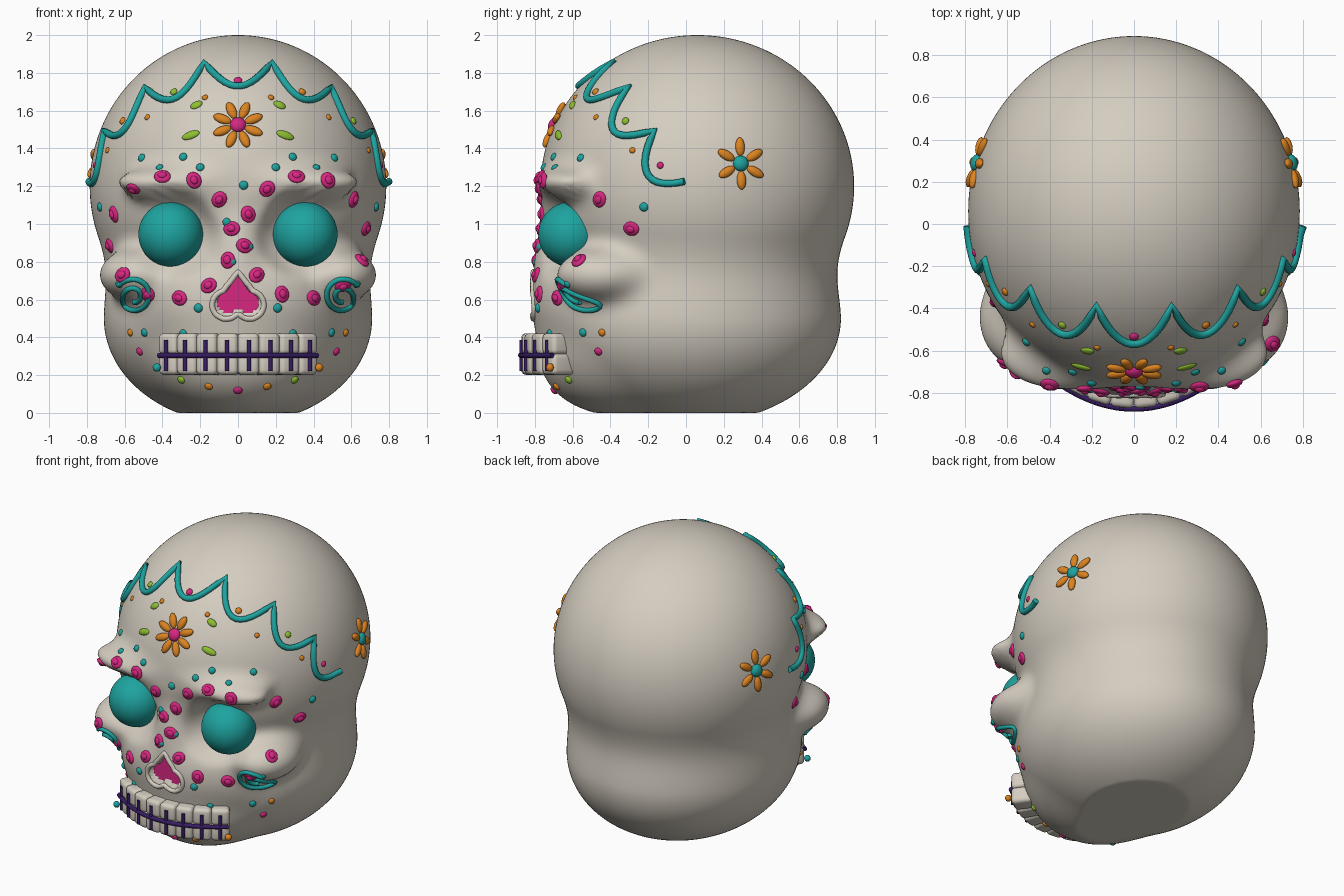
import bpy, bmesh, math
from mathutils import Vector, Matrix, noise
from mathutils.bvhtree import BVHTree

if "Cube" in bpy.data.objects:
    bpy.data.objects.remove(bpy.data.objects["Cube"])


def material(name, r, g, b):
    m = bpy.data.materials.new(name)
    m.diffuse_color = (r, g, b, 1)
    m.use_nodes = True
    m.node_tree.nodes["Principled BSDF"].inputs["Base Color"].default_value = m.diffuse_color
    return m


MAT = {"bone": material("bone", .66, .61, .53), "teal": material("teal", .013, .37, .35),
       "pink": material("pink", .68, .02, .22), "orange": material("orange", .72, .23, .015),
       "green": material("green", .27, .52, .03), "purple": material("purple", .04, .012, .13)}


def add_mesh(name, mesh, *colours):
    mesh.materials.clear()
    for c in colours:
        mesh.materials.append(MAT[c])
    mesh.polygons.foreach_set("use_smooth", [True] * len(mesh.polygons))
    ob = bpy.data.objects.new(name, mesh)
    bpy.context.collection.objects.link(ob)
    return ob


def add_bm(name, bm, *colours):
    mesh = bpy.data.meshes.new(name)
    bm.to_mesh(mesh)
    bm.free()
    return add_mesh(name, mesh, *colours)


def tube(name, pts, radius, colour, cyclic=False):
    cu = bpy.data.curves.new(name, 'CURVE')
    cu.dimensions = '3D'
    cu.bevel_depth, cu.bevel_resolution, cu.use_fill_caps = radius, 3, True
    sp = cu.splines.new('POLY')
    sp.points.add(len(pts) - 1)
    sp.use_cyclic_u = cyclic
    for p, q in zip(sp.points, pts):
        p.co = (*q, 1)
    tmp = bpy.data.objects.new(name + "_path", cu)
    mesh = bpy.data.meshes.new_from_object(tmp)
    bpy.data.objects.remove(tmp)
    return add_mesh(name, mesh, colour)


# Skull as a smooth blend of ellipsoids, traced along rays from the middle
def ell(x, y, z, cx, cy, cz, rx, ry, rz):
    x, y, z = (x - cx) / rx, (y - cy) / ry, (z - cz) / rz
    k0 = math.sqrt(x * x + y * y + z * z)
    x, y, z = x / rx, y / ry, z / rz
    return k0 * (k0 - 1) / (math.sqrt(x * x + y * y + z * z) + 1e-9)


def smin(a, b, k):
    h = max(k - abs(a - b), 0) / k
    return min(a, b) - h * h * k * .25


def heart(x, z):
    lobe = math.hypot(x - .055, z - .575) - .065
    wedge = max(x * .794 + (z - .73) * .607, .575 - z)
    return min(lobe, wedge, max(x - .055, abs(z - .56) - .03))


def skull_field(x, y, z):
    x = abs(x)
    f = smin(ell(x, y, z, 0, .06, 1.2, .785, .83, .8), ell(x, y, z, 0, .02, .5, .71, .8, .56), .2)
    if y < .1:
        f = smin(f, ell(x, y, z, 0, -.4, .3, .42, .37, .3), .1)         # chin
        f = smin(f, ell(x, y, z, 0, -.45, .62, .5, .36, .33), .1)       # upper jaw
        f = smin(f, ell(x, y, z, .53, -.44, .73, .2, .24, .14), .1)     # cheekbone
        f = smin(f, ell(x, y, z, .33, -.61, 1.22, .3, .17, .085), .1)   # brow
        f = smin(f, ell(x, y, z, 0, -.61, .83, .13, .18, .28), .08)     # nose bridge
        f = -smin(-f, ell(x, y, z, .355, -.76, .95, .225, .18, .215), .06)  # socket
        if y < -.6 and x < .2:
            f = max(f, -max(heart(x, z), y + .745))                     # nose hollow
    return max(f, -z)


def trace(d):
    t = 1.5
    for _ in range(16):
        f = skull_field(d[0] * t, d[1] * t, .8 + d[2] * t)
        t -= f * .95
        if abs(f) < .0006:
            break
    return (d[0] * t, d[1] * t, max(0, .8 + d[2] * t))


NU, NV = 232, 160
bm = bmesh.new()
rows = []
for j in range(1, NV):
    ph = math.pi * j / NV
    row = []
    for i in range(NU):
        u = 2 * math.pi * i / NU
        th = u + .5 * math.sin(u)          # denser towards the face
        row.append(bm.verts.new(trace((math.sin(th) * math.sin(ph), math.cos(th) * math.sin(ph), math.cos(ph)))))
    rows.append(row)
top, bottom = bm.verts.new((0, 0, 2.0)), bm.verts.new((0, 0, 0))
top.co = trace((0, 0, 1))
for i in range(NU):
    k = (i + 1) % NU
    bm.faces.new((top, rows[0][i], rows[0][k]))
    bm.faces.new((bottom, rows[-1][k], rows[-1][i]))
    for a, b in zip(rows, rows[1:]):
        bm.faces.new((a[i], b[i], b[k], a[k]))
bmesh.ops.recalc_face_normals(bm, faces=bm.faces[:])
tree = BVHTree.FromBMesh(bm)
add_bm("skull", bm, "bone")


def on_face(x, z):
    loc, n, *_ = tree.ray_cast(Vector((x, -3, z)), Vector((0, 1, 0)))
    if loc is None:
        loc, n, *_ = tree.find_nearest(Vector((x, -.3, z)))
    return loc, n


# Painted icing dots and petals, gathered by colour
icing = {c: bmesh.new() for c in ("teal", "pink", "orange", "green")}


def blob(colour, loc, n, length, width, thick, turn=0, out=0):
    side = Vector((0, 0, 1)).cross(n).normalized()
    up = n.cross(side)
    a = side * math.cos(turn) + up * math.sin(turn)
    b = n.cross(a)
    m = Matrix((a, b, n)).transposed().to_4x4()
    m.translation = loc + a * out
    bmesh.ops.create_icosphere(icing[colour], subdivisions=3, radius=1,
                               matrix=m @ Matrix.Diagonal((length, width, thick, 1)))


def flower(loc, n, count, start, petal, middle):
    for i in range(count):
        blob(petal, loc, n, .05, .025, .02, start + i * 2 * math.pi / count, .09)
    blob(middle, loc, n, .042, .042, .03)


flower(*on_face(0, 1.525), 8, math.pi / 8, "orange", "pink")
for s in (-1, 1):
    loc, n, *_ = tree.ray_cast(Vector((s * 3, .29, 1.32)), Vector((-s, 0, 0)))
    flower(loc, n, 6, math.pi / 2, "orange", "teal")
    # leaves beside the forehead flower
    for x, z, size, turn in ((.22, 1.63, .034, 2.6), (.25, 1.47, .05, -.35)):
        blob("green", *on_face(s * x, z), size, .022, .014, turn if s > 0 else math.pi - turn)
    # ring of roses around each eye
    for i in range(12):
        a = math.radians(8 + 30 * i)
        loc, n = on_face(s * .355 + .325 * math.cos(a), .93 + .325 * math.sin(a))
        blob("pink", loc, n, .045, .039, .018, i)
        blob("pink", loc + n * .012, n, .024, .02, .015, i)

# Small dots: x, z, colour, radius (mirrored)
DOTS = [(.51, 1.35, "teal", .022), (.29, 1.355, "teal", .022), (.415, 1.3, "teal", .02),
        (.2, 1.3, "teal", .022), (.73, 1.09, "teal", .024), (.63, .68, "teal", .02),
        (.21, .555, "teal", .024), (.29, .42, "teal", .022), (.495, .425, "teal", .022),
        (.57, .425, "orange", .02), (.52, .325, "pink", .022), (.3, .175, "green", .022),
        (.155, .14, "orange", .022), (.48, 1.565, "orange", .016), (.69, 1.39, "orange", .016),
        (.175, 1.67, "orange", .016), (.755, 1.31, "pink", .018)]
for x, z, c, r in DOTS:
    for s in (-1, 1):
        blob(c, *on_face(s * x, z), r, r, r * .7)
for x, z, c, r in ((0, .12, "pink", .024), (0, 1.76, "pink", .022), (.03, 1.205, "teal", .024),
                   (-.06, 1.01, "teal", .022), (.06, .88, "teal", .022), (-.03, .8, "teal", .02),
                   (.34, 1.7, "orange", .02), (-.34, 1.7, "green", .02),
                   (.61, 1.545, "green", .02), (-.61, 1.545, "orange", .02)):
    blob(c, *on_face(x, z), r, r, r * .7)
for s, c in ((-1, "teal"), (1, "orange")):   # mouth corners
    blob(c, Vector((s * .43, -.72, .24)), Vector((s * .4, -.9, 0)).normalized(), .022, .022, .02)
for c, b in icing.items():
    add_bm("icing_" + c, b, c)

# Scalloped crown line laid on the cranium
peaks = [(.18, -.39, 1.86), (.5, -.31, 1.735), (.715, -.17, 1.5), (.8, -.01, 1.225)]
valleys = [(.34, -.53, 1.67), (.61, -.39, 1.5), (.745, -.2, 1.26)]
left = [(-x, y, z) for x, y, z in peaks]
arcs = list(zip(left[::-1], [(-x, y, z) for x, y, z in valleys[::-1]], left[-2::-1]))
arcs += [(left[0], (0, -.575, 1.735), peaks[0])] + list(zip(peaks, valleys, peaks[1:]))
path = []
for a, v, b in arcs:
    a, v, b = Vector(a), Vector(v), Vector(b)
    ctrl = v * 2 - (a + b) / 2
    for i in range(13):
        t = i / 13
        p = a * (1 - t) ** 2 + ctrl * 2 * t * (1 - t) + b * t * t - Vector((0, .06, 1.2))
        k = math.sqrt((p.x / .79) ** 2 + (p.y / .835) ** 2 + (p.z / .8) ** 2)
        path.append(p / k * 1.003 + Vector((0, .06, 1.2)))
path.append(Vector(peaks[-1]))
tube("crown_line", path, .019, "teal")

# Cheek curls
for s, side in ((-1, "left"), (1, "right")):
    pts = []
    for i in range(45):
        t = i / 44
        a, r = math.radians(40 + 590 * t), .1 - .075 * t
        loc, n = on_face(s * (.55 + r * math.cos(a)), .615 + r * math.sin(a))
        pts.append(loc + n * .006)
    tube("cheek_curl_" + side, pts, .014, "teal")

# Eyes with a speckled pattern
for s, side in ((-1, "left"), (1, "right")):
    bm = bmesh.new()
    bmesh.ops.create_uvsphere(bm, u_segments=96, v_segments=64, radius=.172)
    for f in bm.faces:
        c = f.calc_center_median()
        a = noise.noise(c * 17 + Vector((3, 7, s)))
        b = noise.noise(c * 22 + Vector((11, s, 5)))
        f.material_index = 1 if a > .2 else 2 if b > .24 else 3 if b < -.42 else 0
    bmesh.ops.rotate(bm, verts=bm.verts, matrix=Matrix.Rotation(math.pi / 2, 3, 'X'))
    bmesh.ops.translate(bm, verts=bm.verts, vec=(s * .355, -.61, .945))
    add_bm("eye_" + side, bm, "teal", "orange", "purple", "pink")

# Nose: pink plate in the hollow and a raised bone rim
outline = []
for i in range(60):
    a = 2 * math.pi * i / 60
    r = 0
    while heart(abs(r * math.sin(a)), .6 + r * math.cos(a)) < 0 and r < .3:
        r += .002
    outline.append((r * math.sin(a), r * math.cos(a)))
bm = bmesh.new()
bm.faces.new([bm.verts.new((x * .97, -.765, .6 + z * .97)) for x, z in outline])
bmesh.ops.triangulate(bm, faces=bm.faces[:])
add_bm("nose_heart", bm, "pink")
rim = [on_face(x * 1.13, .6 + z * 1.13)[0] for x, z in outline]
tube("nose_rim", rim, .015, "bone", True)


# Teeth in two rows along a curve, with purple stitching
def tooth_y(x):
    return -.872 + .95 * x * x


bm = bmesh.new()
for x, w in ((.058, .114), (.172, .116), (.28, .117), (.38, .118)):
    for s in (-1, 1):
        turn = Matrix.Rotation(math.atan(1.9 * x * s), 4, 'Z')
        for z in (.258, .365):
            m = Matrix.Translation((s * x, tooth_y(x), z)) @ turn @ Matrix.Translation((0, .085, 0))
            bmesh.ops.create_cube(bm, size=1, matrix=m @ Matrix.Diagonal((w, .17, .113, 1)))
        p = Vector((s * x, tooth_y(x) - .002, 0))
        tube("stitch", [p + Vector((0, 0, .222)), p + Vector((0, 0, .385))], .011, "purple")
bmesh.ops.bevel(bm, geom=bm.edges[:], offset=.026, segments=4, profile=.5, affect='EDGES')
add_bm("teeth", bm, "bone")
tube("mouth_line", [(x / 50, tooth_y(x / 50) - .003, .305) for x in range(-21, 22)], .014, "purple")
